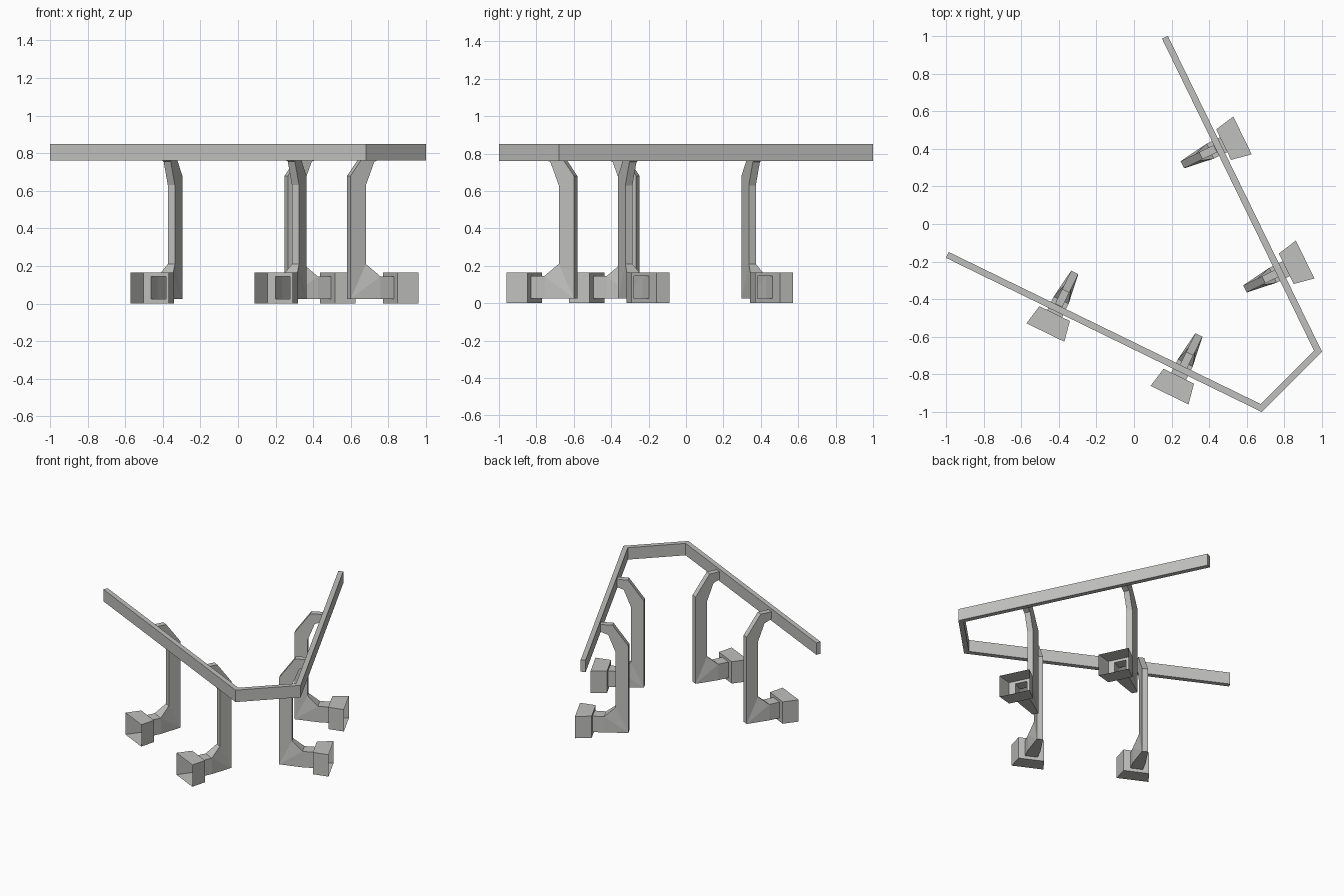
import bpy
import bmesh
import math
from mathutils import Matrix

if "Cube" in bpy.data.objects:
    bpy.data.objects.remove(bpy.data.objects["Cube"], do_unlink=True)

grey = bpy.data.materials.new("light_grey")
grey.use_nodes = True
grey.diffuse_color = (0.53, 0.53, 0.52, 1)
grey.node_tree.nodes["Principled BSDF"].inputs["Base Color"].default_value = grey.diffuse_color


def to_mesh(bm, name):
    bmesh.ops.recalc_face_normals(bm, faces=bm.faces)
    mesh = bpy.data.meshes.new(name)
    bm.to_mesh(mesh)
    bm.free()
    mesh.materials.append(grey)
    return mesh


def place(name, mesh, x=0, y=0, angle=0):
    obj = bpy.data.objects.new(name, mesh)
    obj.matrix_world = Matrix.Translation((x, y, 0)) @ Matrix.Rotation(math.radians(angle), 4, "Z")
    bpy.context.collection.objects.link(obj)


def ring(bm, half, out, low, high):
    """Upright rectangle of vertices at a given outward distance."""
    corners = ((-half, low), (half, low), (half, high), (-half, high))
    return [bm.verts.new((x, -out, z)) for x, z in corners]


def bridge(bm, a, b):
    for i in range(len(a)):
        j = (i + 1) % len(a)
        bm.faces.new((a[i], a[j], b[j], b[i]))


# Bent rail: half the outline, mirrored across the diagonal
outer = [(-1.0, -0.18), (0.68, -1.0)]
inner = [(-0.985, -0.149), (0.673, -0.957)]


def full(path):
    return path + [(-y, -x) for x, y in reversed(path)]


bm = bmesh.new()
outline = list(zip(full(outer), full(inner)))
sections = []
for o, i in outline:
    sections.append([bm.verts.new((*p, z)) for p, z in ((o, 0.76), (i, 0.76), (i, 0.85), (o, 0.85))])
for a, b in zip(sections, sections[1:]):
    bridge(bm, a, b)
bm.faces.new(sections[0])
bm.faces.new(sections[-1])
place("rail", to_mesh(bm, "rail"))

# Bracket post: side profile as (outward, height, half width)
THIN, WIDE = 0.021, 0.044
profile = {
    "heel": (0, 0.025, THIN), "back": (0, 0.68, THIN), "bend": (0.11, 0.83, THIN),
    "tip": (0.195, 0.83, THIN), "under_tip": (0.195, 0.775, THIN),
    "under_bend": (0.14, 0.755, THIN), "front": (0.09, 0.63, THIN),
    "ankle": (0.09, 0.21, THIN), "toe_top": (0.165, 0.145, WIDE), "toe": (0.165, 0.025, WIDE),
}
sides = (("heel", "back", "front", "ankle"), ("back", "bend", "under_bend", "front"),
         ("bend", "tip", "under_tip", "under_bend"),
         ("heel", "ankle", "toe_top"), ("heel", "toe_top", "toe"))
bm = bmesh.new()
pairs = {k: [bm.verts.new((s * w, -out, z)) for s in (-1, 1)] for k, (out, z, w) in profile.items()}
for names in sides:
    for s in (0, 1):
        bm.faces.new([pairs[n][s] for n in names])
names = list(profile)
for a, b in zip(names, names[1:] + names[:1]):
    if (a, b) != ("toe_top", "toe"):  # toe stays open into the collar
        bm.faces.new((pairs[a][0], pairs[b][0], pairs[b][1], pairs[a][1]))
post = to_mesh(bm, "post")

# Hollow collar and flared foot box, open on the outer side
bm = bmesh.new()
collar = ring(bm, WIDE, 0.165, 0.025, 0.145)
hole = ring(bm, WIDE, 0.244, 0.025, 0.145)
box_back = ring(bm, 0.09, 0.244, 0, 0.165)
box_mouth = ring(bm, 0.112, 0.356, 0, 0.165)
for a, b in ((collar, hole), (hole, box_back), (box_back, box_mouth)):
    bridge(bm, a, b)
foot = to_mesh(bm, "foot_box")

# Two brackets on each arm of the rail
for label, x, y in (("outer", -0.315, -0.257), ("inner", 0.345, -0.59)):
    for side, px, py, angle in (("right", x, y, -26), ("left", -y, -x, 116)):
        place(f"{side}_{label}_post", post, px, py, angle)
        place(f"{side}_{label}_foot_box", foot, px, py, angle)
